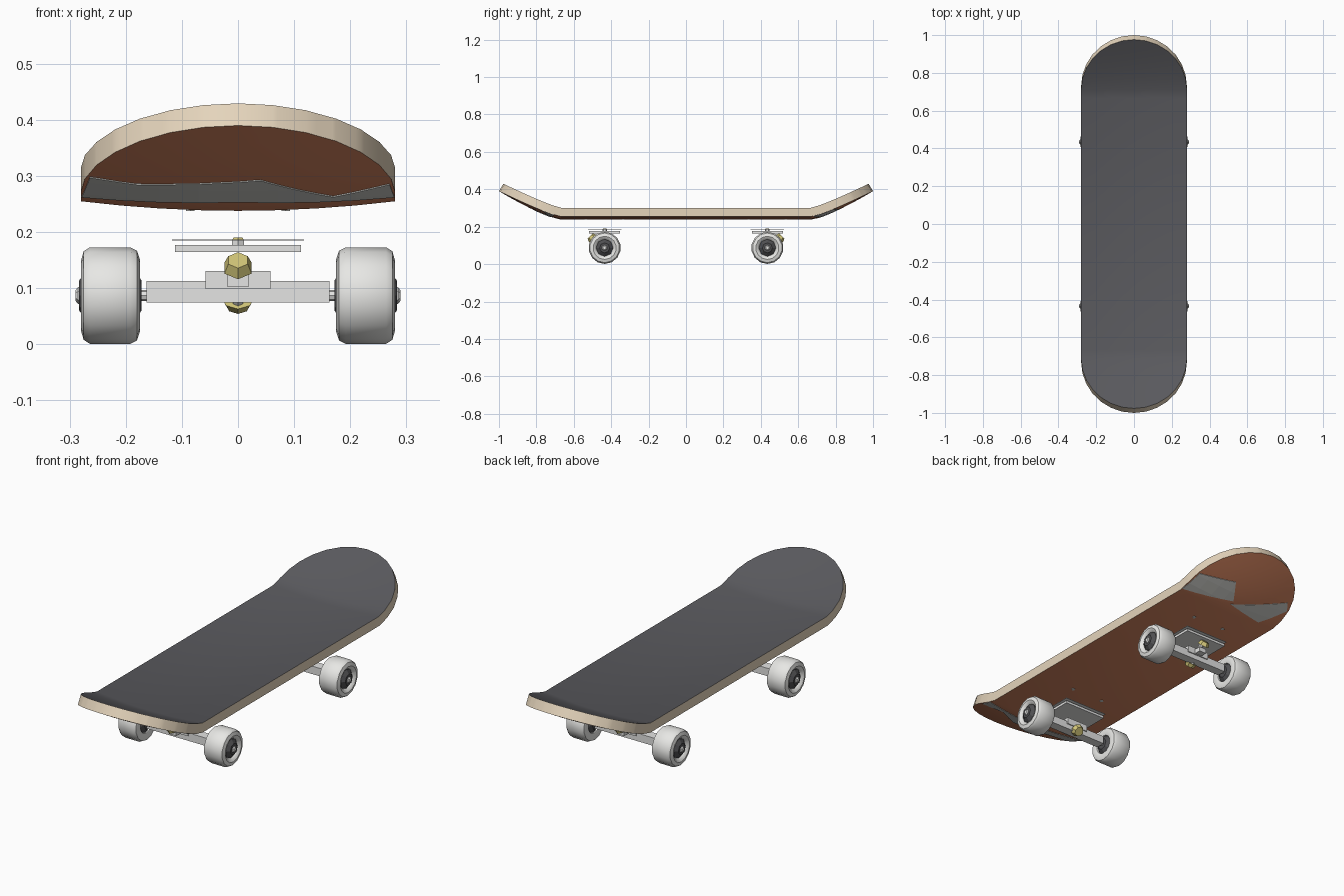
import bpy, bmesh, math
from mathutils import Matrix, Vector

cube = bpy.data.objects.get("Cube")
if cube:
    bpy.data.objects.remove(cube)


def material(name, r, g, b):
    m = bpy.data.materials.new(name)
    m.use_nodes = True
    m.diffuse_color = (r, g, b, 1)
    m.node_tree.nodes["Principled BSDF"].inputs["Base Color"].default_value = (r, g, b, 1)
    return m


GRIP = material("charcoal grip", 0.10, 0.10, 0.11)
WOOD = material("pale wood", 0.78, 0.66, 0.50)
BROWN = material("brown underside", 0.68, 0.24, 0.12)
PAINT = material("grey paint", 0.62, 0.62, 0.59)
WHITE = material("off white wheel", 0.80, 0.80, 0.78)
METAL = material("light metal", 0.78, 0.78, 0.77)
DARK = material("dark hub", 0.08, 0.08, 0.085)
BRASS = material("yellow bushing", 0.64, 0.56, 0.19)


def finish(bm, name, mats, smooth=0):
    mesh = bpy.data.meshes.new(name)
    bm.to_mesh(mesh)
    bm.free()
    ob = bpy.data.objects.new(name, mesh)
    bpy.context.collection.objects.link(ob)
    for m in mats:
        mesh.materials.append(m)
    if smooth:
        bpy.ops.object.select_all(action='DESELECT')
        ob.select_set(True)
        bpy.context.view_layer.objects.active = ob
        bpy.ops.object.shade_smooth_by_angle(angle=math.radians(smooth))
    return ob


# --- Deck shape: flat middle, upturned ends, slightly dished across ---
HALF, BEND = 0.28, 0.67


def rise(y):
    return 0.152 * (max(0, abs(y) - BEND) / (1 - BEND)) ** 1.3


def bottom(x, y):
    return 0.238 + 0.017 * (x / HALF) ** 2 + rise(y)


def sheet(outline):
    """Flat outline cut into a grid so that it can be bent."""
    bm = bmesh.new()
    bm.faces.new([bm.verts.new((x, y, 0)) for x, y in outline])
    cuts = [(Vector((0, s * (BEND + 0.055 * i), 0)), Vector((0, 1, 0)))
            for i in range(6) for s in (-1, 1)]
    cuts += [(Vector((0.07 * i, 0, 0)), Vector((1, 0, 0))) for i in range(-3, 4)]
    for co, no in cuts:
        bmesh.ops.bisect_plane(bm, geom=bm.verts[:] + bm.edges[:] + bm.faces[:],
                               plane_co=co, plane_no=no, dist=1e-5)
    return bm


def extrude_up(bm):
    ext = bmesh.ops.extrude_face_region(bm, geom=bm.faces[:])
    return {v for v in ext["geom"] if isinstance(v, bmesh.types.BMVert)}


arc = [math.pi * i / 14 for i in range(15)]
outline = [(HALF * math.cos(a), 0.73 + 0.27 * math.sin(a)) for a in arc]
outline += [(-x, -y) for x, y in outline]
bm = sheet(outline)
upper = extrude_up(bm)
for v in bm.verts:
    x, y = v.co.x, v.co.y
    v.co.z = bottom(x, y)
    if v in upper:
        tilt = math.atan((rise(abs(y) + 0.01) - rise(abs(y) - 0.01)) / 0.02)
        v.co.z += 0.046 * math.cos(tilt)
        v.co.y -= math.copysign(0.046 * math.sin(tilt), y)
bmesh.ops.recalc_face_normals(bm, faces=bm.faces)
for f in bm.faces:
    f.material_index = 0 if f.normal.z > 0.7 else 2 if f.normal.z < -0.7 else 1
finish(bm, "deck", [GRIP, WOOD, BROWN], 30)

# --- Painted patches on the underside of the upturned ends ---
patches = {
    "front_patch": [(-.279, -.705), (0, -.73), (.279, -.705), (.27, -.77), (.17, -.738),
                    (.04, -.82), (-.18, -.79), (-.264, -.80)],
    "back_patch_left": [(.279, .68), (.266, .79), (.08, .83), (.02, .74)],
    "back_patch_right": [(.02, .72), (-.235, .825), (-.266, .785), (-.18, .68)],
}
for name, pts in patches.items():
    bm = sheet(pts)
    upper = extrude_up(bm)
    for v in bm.verts:
        v.co.z = bottom(v.co.x, v.co.y) + (0.001 if v in upper else -0.0015)
    bmesh.ops.recalc_face_normals(bm, faces=bm.faces)
    finish(bm, name, [PAINT])


def box(name, mat, center, size):
    bm = bmesh.new()
    bmesh.ops.create_cube(bm, size=1, matrix=Matrix.Translation(center) @ Matrix.Diagonal((*size, 1)))
    return finish(bm, name, [mat])


def cone(name, mat, center, r1, r2, depth, sides, rot=None):
    bm = bmesh.new()
    bmesh.ops.create_cone(bm, cap_ends=True, segments=sides, radius1=r1, radius2=r2, depth=depth,
                          matrix=Matrix.Translation(center) @ (rot or Matrix()))
    return finish(bm, name, [mat])


def lathe(name, mat, profile, side, y, z, sides, smooth=0):
    """Turn an (x, radius) profile around the axle."""
    bm = bmesh.new()
    vs = [bm.verts.new((side * x, 0, r)) for x, r in profile]
    edges = [bm.edges.new(p) for p in zip(vs, vs[1:])]
    bmesh.ops.spin(bm, geom=vs + edges, cent=(0, 0, 0), axis=(1, 0, 0),
                   angle=math.tau, steps=sides)
    bmesh.ops.remove_doubles(bm, verts=bm.verts, dist=1e-5)
    bmesh.ops.recalc_face_normals(bm, faces=bm.faces)
    bmesh.ops.translate(bm, verts=bm.verts, vec=(0, y, z))
    return finish(bm, name, [mat], smooth)


AXLE = 0.087
wheel = [(.2, .04), (.18, .046), (.175, .065), (.18, .08), (.192, .086), (.264, .086),
         (.275, .079), (.28, .062), (.274, .05), (.26, .042), (.2, .04)]
hub = [(.172, 0), (.172, .027), (.186, .046), (.268, .046), (.283, .027), (.283, 0)]
nut = [(.27, 0), (.27, .015), (.285, .015), (.29, .009), (.29, 0)]

# --- Trucks and wheels, mirrored front to back ---
for end, s in (("front", -1), ("back", 1)):
    y = s * 0.435
    box(end + "_hanger", METAL, (0, y, 0.094), (0.326, 0.045, 0.038))
    box(end + "_hanger_block", METAL, (0, y, 0.115), (0.116, 0.055, 0.032))
    box(end + "_baseplate", METAL, (0, y, 0.171), (0.224, 0.165, 0.012))
    box(end + "_riser", METAL, (0, y, 0.186), (0.236, 0.18, 0.002))
    box(end + "_pivot", METAL, (0, y + s * 0.035, 0.113), (0.038, 0.05, 0.022))
    lean = Matrix.Rotation(-s * math.radians(45), 4, 'X')
    cone(end + "_kingpin", METAL, (0, y + s * 0.015, 0.108), 0.01, 0.01, 0.13, 6, lean)
    cone(end + "_upper_bushing", BRASS, (0, y + s * 0.07, 0.143), 0.028, 0.02, 0.02, 6, lean)
    cone(end + "_lower_bushing", BRASS, (0, y - s * 0.033, 0.077), 0.022, 0.03, 0.02, 8, lean)
    cone(end + "_kingpin_head", METAL, (0, y, 0.18), 0.012, 0.012, 0.012, 6)
    cone(end + "_kingpin_cap", BRASS, (0, y, 0.188), 0.012, 0.009, 0.005, 6)
    for x in (-0.085, 0.085):
        for dy in (-0.1, 0.1):
            cone(end + "_deck_bolt", PAINT, (x, y + dy, 0.2405), 0.009, 0.009, 0.006, 6)
    for label, side in (("left", 1), ("right", -1)):
        tag = f"{end}_{label}_"
        lathe(tag + "axle", METAL, [(.15, 0), (.15, .01), (.19, .01), (.19, 0)], side, y, AXLE, 8)
        lathe(tag + "wheel", WHITE, wheel, side, y, AXLE, 14, 35)
        lathe(tag + "hub", DARK, hub, side, y, AXLE, 8)
        lathe(tag + "nut", METAL, nut, side, y, AXLE, 6)
